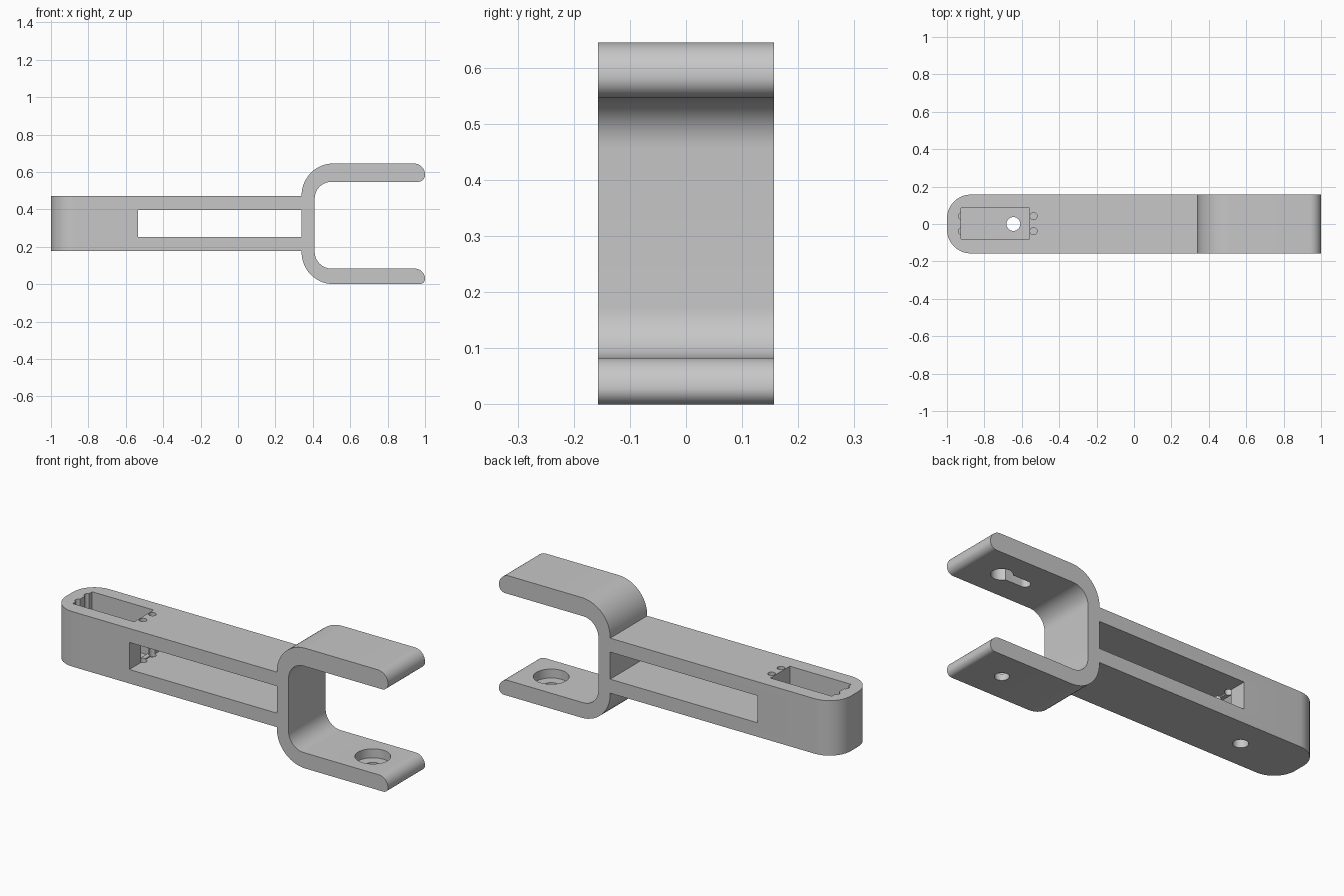
import bpy, bmesh
from math import cos, sin, radians
from mathutils import Vector

if "Cube" in bpy.data.objects:
    bpy.data.objects.remove(bpy.data.objects["Cube"])

grey = bpy.data.materials.new("light grey")
grey.use_nodes = True
colour = (0.57, 0.57, 0.57, 1)
grey.diffuse_color = colour
grey.node_tree.nodes["Principled BSDF"].inputs["Base Color"].default_value = colour

HALF = 0.157             # half width of the bracket
LOW, HIGH = 0.177, 0.472  # underside and top of the handle


def arc(cx, cy, r, start, end, steps=14):
    """Points of an arc, angles in degrees."""
    angles = [radians(start + (end - start) * i / steps) for i in range(steps + 1)]
    return [(cx + r * cos(a), cy + r * sin(a)) for a in angles]


def circle(cx, cy, r):
    return arc(cx, cy, r, 0, 360, 40)[:-1]


def rect(x0, x1, y0, y1):
    return [(x0, y0), (x1, y0), (x1, y1), (x0, y1)]


def prism(name, outline, a, b, axis="Z"):
    """Extrude an outline from a to b, along z (plan) or y (side profile)."""
    def place(u, v, d):
        return (u, v, d) if axis == "Z" else (u, d, v)
    bm = bmesh.new()
    face = bm.faces.new([bm.verts.new(place(u, v, a)) for u, v in outline])
    new = bmesh.ops.extrude_face_region(bm, geom=[face])["geom"]
    verts = [g for g in new if isinstance(g, bmesh.types.BMVert)]
    bmesh.ops.translate(bm, verts=verts, vec=Vector(place(0, 0, b - a)))
    bmesh.ops.recalc_face_normals(bm, faces=bm.faces)
    mesh = bpy.data.meshes.new(name)
    bm.to_mesh(mesh)
    bm.free()
    mesh.materials.append(grey)
    obj = bpy.data.objects.new(name, mesh)
    bpy.context.collection.objects.link(obj)
    return obj


def combine(target, tool, operation="DIFFERENCE"):
    """Apply a boolean and discard the tool."""
    mod = target.modifiers.new("boolean", "BOOLEAN")
    mod.operation, mod.object, mod.solver = operation, tool, "EXACT"
    bpy.context.view_layer.objects.active = target
    bpy.ops.object.modifier_apply(modifier=mod.name)
    bpy.data.objects.remove(tool)


# Handle with a rounded end
R = 0.127
plan = (arc(-1 + R, HALF - R, R, 90, 180) + arc(-1 + R, R - HALF, R, 180, 270)
        + [(0.37, -HALF), (0.37, HALF)])
bracket = prism("clamp_bracket", plan, LOW, HIGH)

# Long window through the handle
combine(bracket, prism("window", rect(-0.535, 0.36, 0.252, 0.397), -0.3, 0.3, "Y"))

# Forked jaw with rounded tips
profile = (arc(0.94, 0.585, 0.06, 0, 90)
           + arc(0.51, 0.475, 0.17, 90, 180)
           + arc(0.51, 0.17, 0.17, 180, 270)
           + arc(0.972, 0.028, 0.028, 270, 360)
           + arc(0.945, 0.028, 0.055, 0, 90)[1:]
           + arc(0.5, 0.173, 0.09, 270, 180)
           + arc(0.5, 0.457, 0.09, 180, 90)
           + arc(0.964, 0.583, 0.036, 270, 360)[:-1])
combine(bracket, prism("jaw", profile, -HALF, HALF, "Y"), "UNION")

# Pocket in the handle, its cable slot and the hole in its floor
combine(bracket, prism("pocket", rect(-0.925, -0.56, -0.08, 0.085), 0.222, 0.6))
combine(bracket, prism("cable_slot", rect(-0.58, -0.52, -0.04, 0.04), 0.258, 0.39))
combine(bracket, prism("floor_hole", circle(-0.645, 0, 0.037), 0.1, 0.3))

# Screw holes at both ends of the pocket
for x in (-0.92, -0.537):
    for y in (-0.038, 0.042):
        combine(bracket, prism("screw_hole", circle(x, y, 0.019), 0.235, 0.6))

# Counterbored hole in the lower jaw
combine(bracket, prism("bore", circle(0.8, 0, 0.087), 0.035, 0.2))
combine(bracket, prism("bolt_hole", circle(0.8, 0, 0.035), -0.1, 0.1))

# Blind keyhole under the upper jaw
combine(bracket, prism("keyhole", circle(0.8, 0, 0.052), 0.45, 0.61))
slot = arc(0.66, 0, 0.027, 90, 270) + [(0.8, -0.027), (0.8, 0.027)]
combine(bracket, prism("keyhole_slot", slot, 0.44, 0.609))

# Smooth curves, sharp edges
bpy.ops.object.select_all(action="DESELECT")
bracket.select_set(True)
bpy.context.view_layer.objects.active = bracket
bpy.ops.object.shade_smooth_by_angle(angle=radians(30))
